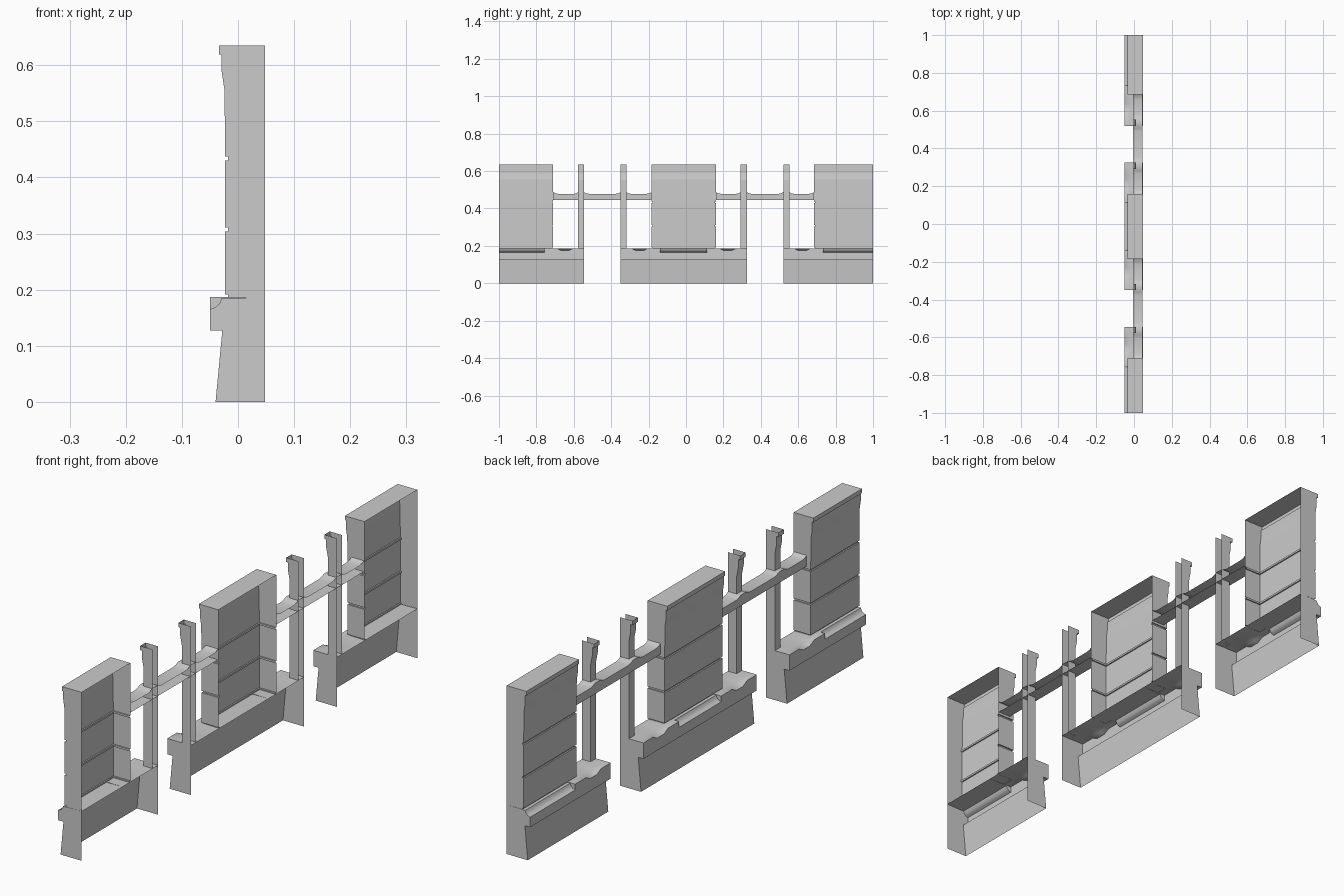
import bpy, bmesh

if "Cube" in bpy.data.objects:
    bpy.data.objects.remove(bpy.data.objects["Cube"])

BACK = 0.048                      # open rear plane of the shell
WINDOWS = (-0.4475, 0.4225)       # opening centres along y
HALF_OPEN, HALF_POST, HALF_BAY = 0.0975, 0.13, 0.2625


def loft(name, rings, cap_start=None, cap_end=None, smooth=False):
    """Skin open rings; a cap is a list of extra points closing that end."""
    bm = bmesh.new()
    rows = [[bm.verts.new(p) for p in r] for r in rings]
    for a, b in zip(rows, rows[1:]):
        for i in range(len(a) - 1):
            bm.faces.new((a[i], a[i + 1], b[i + 1], b[i]))
    for row, extra in ((rows[0], cap_start), (rows[-1], cap_end)):
        if extra is not None:
            bm.faces.new(row + [bm.verts.new(p) for p in extra])
    bmesh.ops.remove_doubles(bm, verts=bm.verts, dist=1e-5)
    bmesh.ops.recalc_face_normals(bm, faces=bm.faces)
    # the rear is open, so outward normals sum towards -x
    if sum(f.normal.x * f.calc_area() for f in bm.faces) > 0:
        bmesh.ops.reverse_faces(bm, faces=bm.faces)
    me = bpy.data.meshes.new(name)
    bm.to_mesh(me)
    bm.free()
    ob = bpy.data.objects.new(name, me)
    bpy.context.collection.objects.link(ob)
    if smooth:
        bpy.ops.object.select_all(action='DESELECT')
        ob.select_set(True)
        bpy.context.view_layer.objects.active = ob
        bpy.ops.object.shade_smooth_by_angle(angle=0.6)


def upright(y0, y1, x, z, inset=0.0):
    """Three-sided horizontal section; outer wall ends stay flush."""
    a = y0 if y0 < -0.99 else y0 + inset
    b = y1 if y1 > 0.99 else y1 - inset
    return [(BACK, a, z), (x, a, z), (x, b, z), (BACK, b, z)]


# Piers: coursed blocks with recessed joints and a flared cornice
def pier(name, y0, y1):
    g = 0.005
    levels = [(-0.018, 0.186, g), (-0.018, 0.191, g), (-0.023, 0.191, 0)]
    for z in (0.304, 0.43):
        levels += [(-0.023, z, 0), (-0.018, z, g),
                   (-0.018, z + 0.007, g), (-0.023, z + 0.007, 0)]
    levels += [(-0.024, 0.555, 0), (-0.029, 0.588, 0), (-0.029, 0.619, 0),
               (-0.034, 0.619, 0), (-0.034, 0.635, 0)]
    loft(name, [upright(y0, y1, *l) for l in levels], cap_end=[])


# Posts: slim open-topped mullions with the same cornice
def post(name, y0, y1):
    levels = [(0.011, 0.186), (0.011, 0.553), (0.004, 0.588), (0.004, 0.619),
              (-0.004, 0.619), (-0.004, 0.635)]
    loft(name, [upright(y0, y1, *l) for l in levels])


# Base: battered plinth with a projecting sill, dips and coves
def base_ring(y, kind):
    top = {
        'flat': [(-0.022, 0.187), (-0.032, 0.187), (-0.042, 0.187), (-0.05, 0.187)],
        'dip': [(-0.022, 0.185), (-0.032, 0.180), (-0.042, 0.176), (-0.05, 0.174)],
        'cove': [(-0.029, 0.185), (-0.033, 0.175), (-0.040, 0.169), (-0.05, 0.165)],
    }[kind]
    pts = [(BACK, 0.186)] + top + [(-0.05, 0.127), (-0.028, 0.127), (-0.04, 0.0)]
    return [(x, y, z) for x, z in pts]


def base(name, y0, y1, p0, p1):
    st = []
    c0 = -1 if y0 < -0.99 else p0 + 0.047
    c1 = 1 if y1 > 0.99 else p1 - 0.047
    if y0 > -0.99:
        st.append((y0, 'flat'))
        st += [(p0 - d, k) for d, k in
               ((0.108, 'flat'), (0.083, 'dip'), (0.043, 'dip'), (0.018, 'flat'))]
        st.append((c0, 'flat'))
    st += [(c0, 'cove'), (c1, 'cove')]
    if y1 < 0.99:
        st.append((c1, 'flat'))
        st += [(p1 + d, k) for d, k in
               ((0.018, 'flat'), (0.043, 'dip'), (0.083, 'dip'), (0.108, 'flat'))]
        st.append((y1, 'flat'))
    loft(name, [base_ring(*s) for s in st],
         [(BACK, y0, 0)], [(BACK, y1, 0)], smooth=True)


# Transom: C-section bar whose top rises to meet posts and piers
def transom(name, c):
    half = [(0.0, 0.478), (0.07, 0.478), (0.085, 0.481), (HALF_OPEN, 0.487),
            (HALF_POST, 0.487), (0.142, 0.481), (0.155, 0.478), (0.235, 0.478),
            (0.25, 0.481), (HALF_BAY, 0.487)]
    st = [(c - d, z) for d, z in reversed(half)] + [(c + d, z) for d, z in half[1:]]
    loft(name, [[(BACK - 0.002, y, z), (-0.006, y, z),
                 (-0.006, y, 0.446), (BACK - 0.002, y, 0.446)] for y, z in st],
         smooth=True)


w0, w1 = WINDOWS
piers = [(-1, w0 - HALF_BAY), (w0 + HALF_BAY, w1 - HALF_BAY), (w1 + HALF_BAY, 1)]
bases = [(-1, w0 - HALF_OPEN), (w0 + HALF_OPEN, w1 - HALF_OPEN), (w1 + HALF_OPEN, 1)]
for i, (p, b) in enumerate(zip(piers, bases), 1):
    pier(f"pier_{i}", *p)
    base(f"base_{i}", *b, *p)
for i, c in enumerate(WINDOWS, 1):
    transom(f"transom_{i}", c)
    post(f"post_{i}_left", c - HALF_POST, c - HALF_OPEN)
    post(f"post_{i}_right", c + HALF_OPEN, c + HALF_POST)
